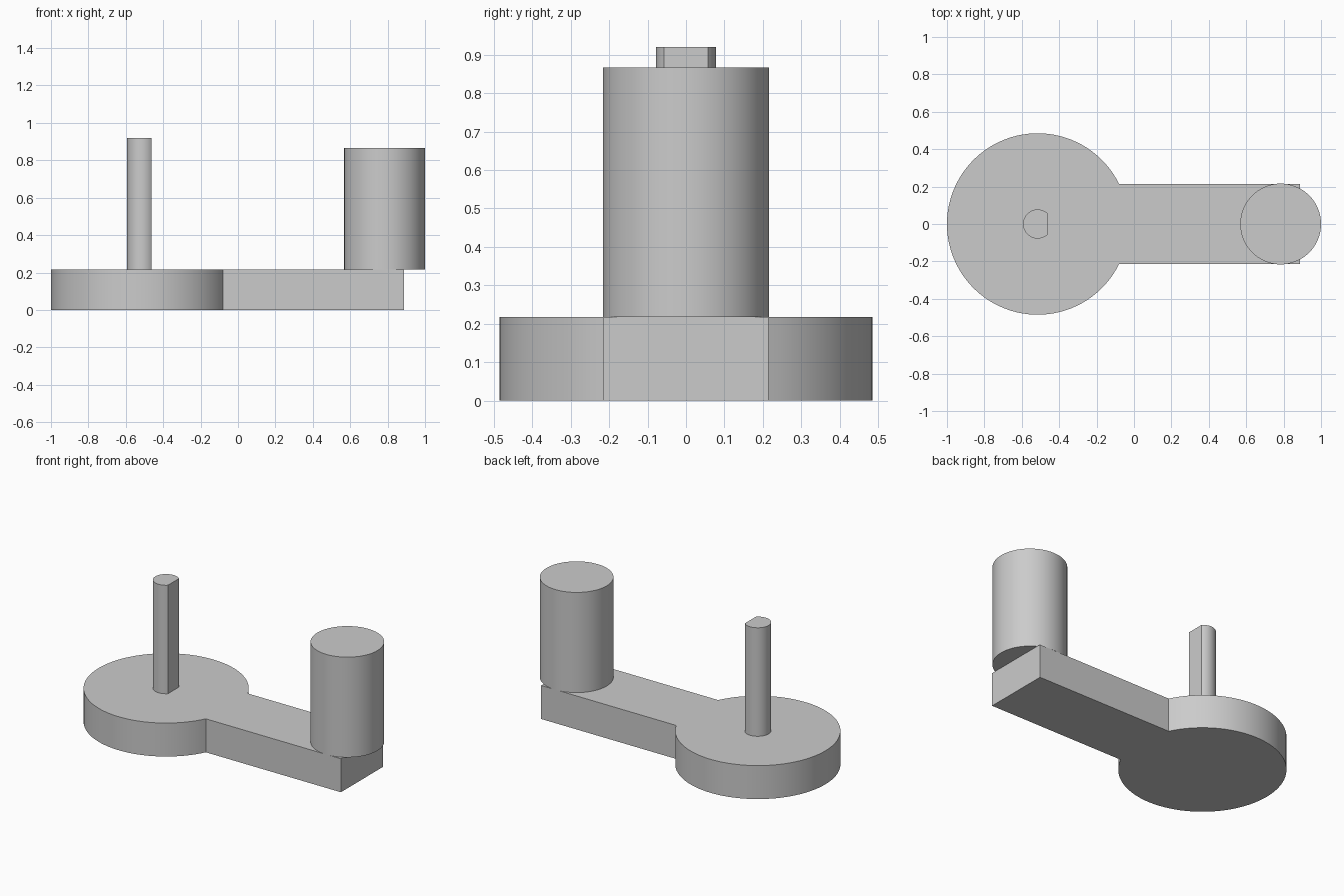
import bpy, bmesh
from math import pi, sin, cos, asin, acos

if "Cube" in bpy.data.objects:
    bpy.data.objects.remove(bpy.data.objects["Cube"], do_unlink=True)

grey = bpy.data.materials.new("plain grey")
grey.use_nodes = True
colour = (0.6, 0.6, 0.6, 1)
grey.diffuse_color = colour
grey.node_tree.nodes["Principled BSDF"].inputs["Base Color"].default_value = colour

PLATE_TOP = 0.217
AXLE_X = -0.515


def arc(cx, radius, start, end, steps):
    """Points along an arc centred on (cx, 0)."""
    angles = [start + (end - start) * i / steps for i in range(steps + 1)]
    return [(cx + radius * cos(a), radius * sin(a)) for a in angles]


def extrude(name, outline, bottom, top):
    """Solid with a flat outline, smooth on its curved walls."""
    bm = bmesh.new()
    face = bm.faces.new([bm.verts.new((x, y, bottom)) for x, y in outline])
    raised = bmesh.ops.extrude_face_region(bm, geom=[face])["geom"]
    for v in raised:
        if isinstance(v, bmesh.types.BMVert):
            v.co.z = top
    bmesh.ops.recalc_face_normals(bm, faces=bm.faces)
    mesh = bpy.data.meshes.new(name)
    bm.to_mesh(mesh)
    bm.free()
    mesh.materials.append(grey)
    obj = bpy.data.objects.new(name, mesh)
    bpy.context.collection.objects.link(obj)
    bpy.ops.object.select_all(action="DESELECT")
    obj.select_set(True)
    bpy.context.view_layer.objects.active = obj
    bpy.ops.object.shade_smooth_by_angle(angle=pi / 6)
    return obj


# Crank plate: round disc running into a straight arm
disc_r, arm_half, arm_end = 0.485, 0.215, 0.888
meet = asin(arm_half / disc_r)
plate = arc(AXLE_X, disc_r, meet, 2 * pi - meet, 80)
plate += [(arm_end, -arm_half), (arm_end, arm_half)]
extrude("crank_plate", plate, 0, PLATE_TOP)

# Axle: D-shaped shaft with its flat toward the arm
axle_r = 0.078
flat = acos(0.053 / axle_r)
extrude("axle_shaft", arc(AXLE_X, axle_r, flat, 2 * pi - flat, 40), PLATE_TOP, 0.92)

# Handle: upright cylinder overhanging the arm's end
extrude("handle_knob", arc(0.784, 0.216, 0, 2 * pi, 72)[:-1], PLATE_TOP, 0.866)
